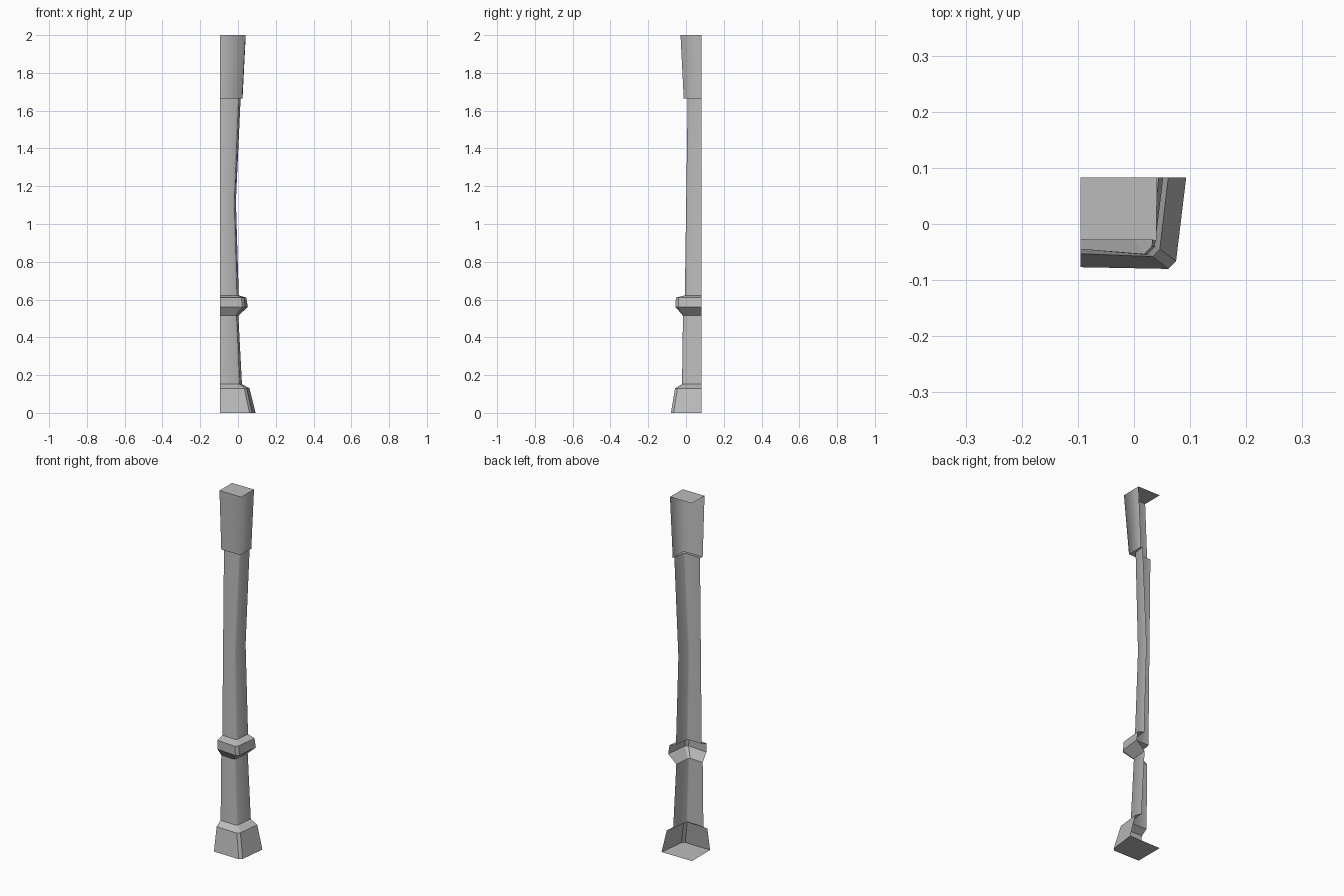
import bpy
import bmesh

cube = bpy.data.objects.get("Cube")
if cube:
    bpy.data.objects.remove(cube)

LEFT, BACK = -0.095, 0.083  # the two open sides of the corner pillar

stone = bpy.data.materials.new("grey_stone")
stone.use_nodes = True
stone.diffuse_color = (0.5, 0.5, 0.5, 1)
stone.node_tree.nodes["Principled BSDF"].inputs["Base Color"].default_value = (0.5, 0.5, 0.5, 1)


def corner_shell(name, rings, smooth, cap=None):
    """Loft open corner sections: (z, left front y, corner x, corner y, back x, chamfer)."""
    bm = bmesh.new()
    loops = []
    for z, y_left, x, y, x_back, c in rings:
        pts = [(LEFT, y_left), (x - c, y), (x, y + c), (x_back, BACK)]
        loops.append([bm.verts.new((px, py, z)) for px, py in pts])
    for low, high in zip(loops, loops[1:]):
        for i in range(3):
            bm.faces.new((low[i], low[i + 1], high[i + 1], high[i]))
    # Close the floor or the top
    if cap == "top":
        bm.faces.new(loops[-1] + [bm.verts.new((LEFT, BACK, rings[-1][0]))])
    elif cap == "floor":
        bm.faces.new([bm.verts.new((LEFT, BACK, rings[0][0]))] + loops[0][::-1])
    bmesh.ops.remove_doubles(bm, verts=bm.verts, dist=0.0005)
    bmesh.ops.recalc_face_normals(bm, faces=bm.faces)
    bm.normal_update()
    # Point the shell outward
    top_or_front = min(bm.faces, key=lambda f: f.normal.y if abs(f.normal.y) > 0.7 else 2)
    front = min(bm.faces, key=lambda f: f.calc_center_median().y)
    if front.normal.y > 0.3 or (top_or_front.normal.y > 0.7):
        bmesh.ops.reverse_faces(bm, faces=bm.faces)
    # Rounded upright corner, crisp level edges
    for f in bm.faces:
        f.smooth = smooth
    for e in bm.edges:
        level = abs(e.verts[0].co.z - e.verts[1].co.z) < 0.002
        e.smooth = not (level and e.calc_face_angle(0) > 0.5)
    mesh = bpy.data.meshes.new(name)
    bm.to_mesh(mesh)
    bm.free()
    mesh.materials.append(stone)
    obj = bpy.data.objects.new(name, mesh)
    bpy.context.collection.objects.link(obj)


# Flared foot with a sloping shoulder
corner_shell("plinth", [
    (0.0, -0.077, 0.075, -0.080, 0.093, 0.014),
    (0.13, -0.053, 0.046, -0.058, 0.061, 0.013),
    (0.152, -0.018, 0.010, -0.021, 0.021, 0.008),
], False, "floor")

corner_shell("lower_shaft", [
    (0.152, -0.018, 0.010, -0.021, 0.021, 0.008),
    (0.515, -0.012, -0.006, -0.016, 0.002, 0.008),
], True)

# Projecting band
corner_shell("band", [
    (0.515, -0.012, -0.006, -0.016, 0.002, 0.008),
    (0.56, -0.045, 0.037, -0.055, 0.052, 0.014),
    (0.61, -0.045, 0.032, -0.054, 0.044, 0.014),
    (0.622, -0.003, -0.004, -0.006, 0.004, 0.008),
], False)

corner_shell("upper_shaft", [
    (0.622, -0.003, -0.004, -0.006, 0.004, 0.008),
    (1.12, 0.004, -0.018, 0.001, -0.011, 0.008),
    (1.668, 0.012, 0.004, 0.009, 0.014, 0.008),
], True)

# Flared head with its underside ledge
corner_shell("capital", [
    (1.668, 0.012, 0.004, 0.009, 0.014, 0.008),
    (1.664, -0.012, 0.022, -0.012, 0.024, 0),
    (2.0, -0.028, 0.040, -0.029, 0.041, 0),
], True, "top")
